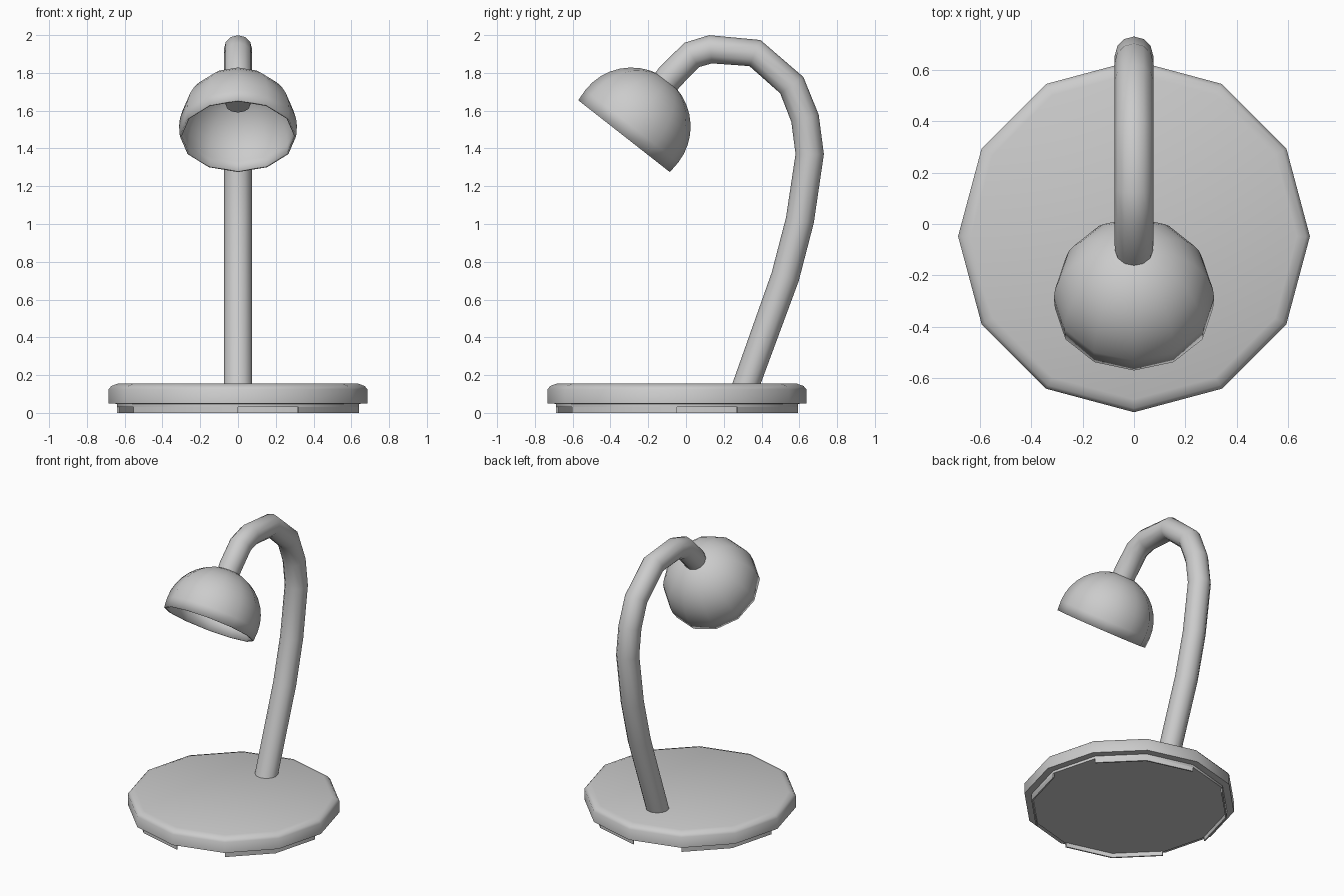
import bpy, bmesh
from math import sin, cos, radians, pi
from mathutils import Vector, Matrix

if "Cube" in bpy.data.objects:
    bpy.data.objects.remove(bpy.data.objects["Cube"])

SIDES = 12


def finish(bm, name, angle=50, matrix=None):
    bmesh.ops.remove_doubles(bm, verts=bm.verts, dist=1e-5)
    bmesh.ops.recalc_face_normals(bm, faces=bm.faces)
    if matrix:
        bm.transform(matrix)
    mesh = bpy.data.meshes.new(name)
    bm.to_mesh(mesh)
    bm.free()
    ob = bpy.data.objects.new(name, mesh)
    bpy.context.collection.objects.link(ob)
    bpy.ops.object.select_all(action='DESELECT')
    ob.select_set(True)
    bpy.context.view_layer.objects.active = ob
    bpy.ops.object.shade_smooth_by_angle(angle=radians(angle))
    return ob


def bridge(bm, rings, closed=True):
    for a, b in zip(rings, rings[1:]):
        n = len(a)
        for i in range(n if closed else n - 1):
            j = (i + 1) % n
            bm.faces.new((a[i], a[j], b[j], b[i]))


def lathe(bm, profile, cap_ends=True):
    rings = [[bm.verts.new((r * cos(2 * pi * i / SIDES), r * sin(2 * pi * i / SIDES), z))
              for i in range(SIDES)] for r, z in profile]
    bridge(bm, rings)
    if cap_ends:
        bm.faces.new(rings[0])
        bm.faces.new(rings[-1])


base_at = Matrix.Translation((0, -0.048, 0))

# Base plate with chamfered top and stepped underside
bm = bmesh.new()
lathe(bm, [(0.64, 0.03), (0.64, 0.048), (0.685, 0.05), (0.685, 0.125),
           (0.67, 0.143), (0.635, 0.155)])
finish(bm, "base", 50, base_at)

# Four feet, each covering two sides of the base with a gap between them
bm = bmesh.new()
for k in range(4):
    rings = []
    for step in range(3):
        a = radians(30 + 90 * k + 30 * step)
        rings.append([bm.verts.new((r * cos(a), r * sin(a), z))
                      for r, z in ((0.64, 0), (0.64, 0.03), (0.63, 0.03), (0.63, 0))])
    bridge(bm, rings)
    bm.faces.new(rings[0])
    bm.faces.new(rings[-1])
finish(bm, "feet", 50, base_at)

# Curved arm: round section swept along a path in the yz plane
path = [(0.315, 0.14), (0.525, 0.72), (0.603, 1.02), (0.655, 1.37), (0.63, 1.56),
        (0.56, 1.735), (0.365, 1.905), (0.13, 1.925), (0.03, 1.895), (-0.085, 1.78),
        (-0.20, 1.63)]
pts = [Vector((0, y, z)) for y, z in path]
bm = bmesh.new()
rings = []
for i, p in enumerate(pts):
    t_in = (p - pts[max(i - 1, 0)]).normalized()
    t_out = (pts[min(i + 1, len(pts) - 1)] - p).normalized()
    t = (t_in + t_out).normalized()
    if i == 0:
        t = Vector((0, 0, 1))
    side = Vector((1, 0, 0))
    up = side.cross(t)
    r = 0.065 if i == len(pts) - 1 else 0.075
    rings.append([bm.verts.new(p + r * (side * cos(2 * pi * k / SIDES) + up * sin(2 * pi * k / SIDES)))
                  for k in range(SIDES)])
bridge(bm, rings)
bm.faces.new(rings[0])
bm.faces.new(rings[-1])
finish(bm, "arm", 50)

# Lamp shade: tilted hollow dome
bm = bmesh.new()
profile = [(0.308, 0.0)]
profile += [(0.312 * cos(radians(a)), 0.067 + 0.31 * sin(radians(a))) for a in range(0, 90, 10)]
profile.append((0.0, 0.377))
lathe(bm, profile, cap_ends=False)
axis = Vector((0, 0.617, 0.787))
tilt = Matrix.Translation((0, -0.328, 1.465)) @ Vector((0, 0, 1)).rotation_difference(axis).to_matrix().to_4x4()
shade = finish(bm, "shade", 50, tilt)
solid = shade.modifiers.new("thickness", 'SOLIDIFY')
solid.thickness = 0.01
solid.offset = -1
